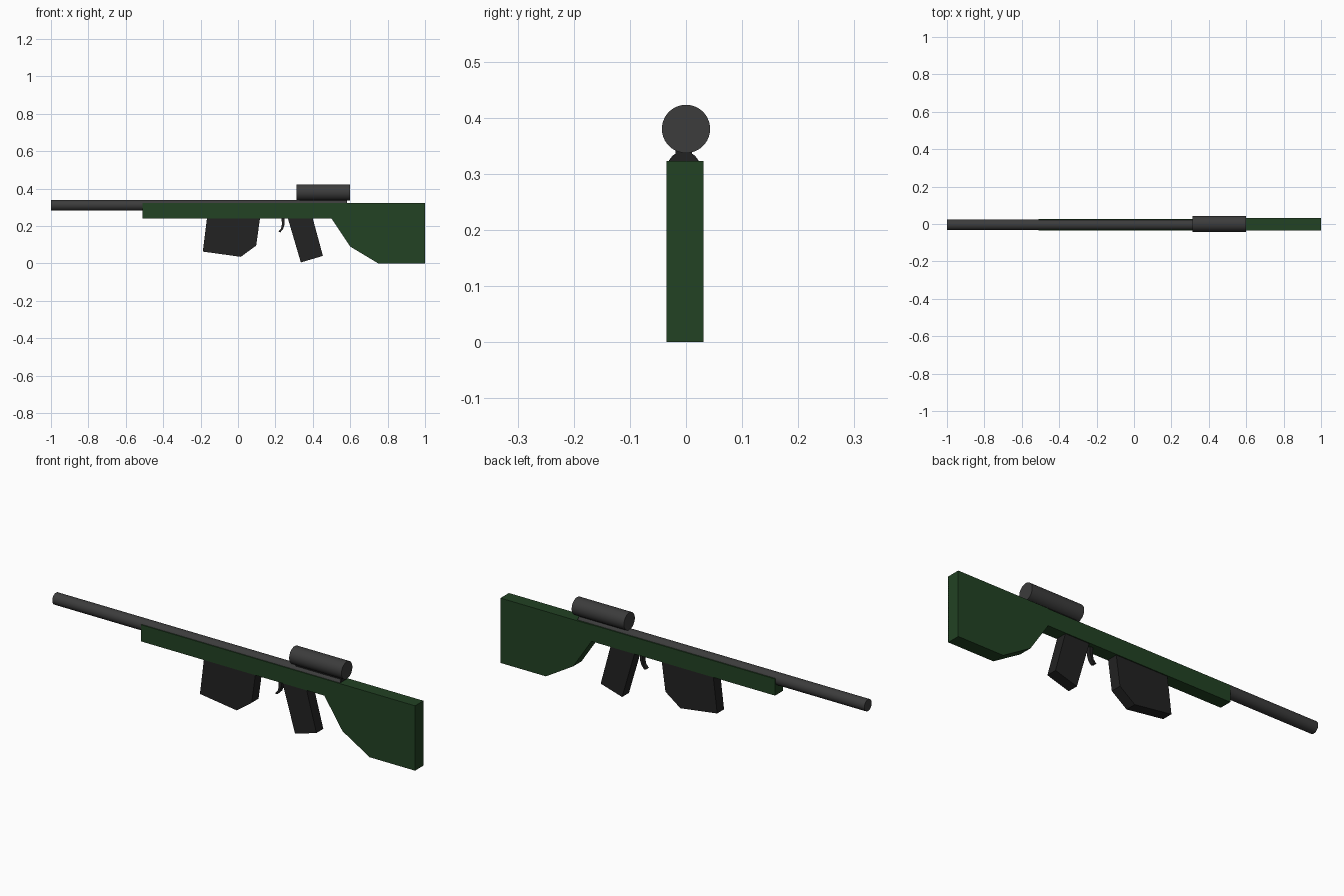
import bpy, bmesh, math
from mathutils import Matrix

if "Cube" in bpy.data.objects:
    bpy.data.objects.remove(bpy.data.objects["Cube"])


def material(name, rgb):
    m = bpy.data.materials.new(name)
    m.diffuse_color = (*rgb, 1)
    m.use_nodes = True
    m.node_tree.nodes["Principled BSDF"].inputs["Base Color"].default_value = m.diffuse_color
    return m


GREEN = material("dark green", (0.016, 0.054, 0.017))
GREY = material("gunmetal grey", (0.045, 0.045, 0.045))
BLACK = material("near black", (0.016, 0.016, 0.016))


def finish(bm, name, mat):
    bmesh.ops.recalc_face_normals(bm, faces=bm.faces)
    me = bpy.data.meshes.new(name)
    bm.to_mesh(me)
    bm.free()
    me.materials.append(mat)
    ob = bpy.data.objects.new(name, me)
    bpy.context.collection.objects.link(ob)
    return ob


def plate(name, mat, profile, y0, y1):
    """Extrude an x-z outline from y0 to y1."""
    bm = bmesh.new()
    face = bm.faces.new([bm.verts.new((x, y0, z)) for x, z in profile])
    ext = bmesh.ops.extrude_face_region(bm, geom=[face])
    verts = [v for v in ext["geom"] if isinstance(v, bmesh.types.BMVert)]
    bmesh.ops.translate(bm, verts=verts, vec=(0, y1 - y0, 0))
    return finish(bm, name, mat)


def tube(name, mat, x0, x1, y, z, r):
    """Smooth closed cylinder along x."""
    bm = bmesh.new()
    mtx = Matrix.Translation(((x0 + x1) / 2, y, z)) @ Matrix.Rotation(math.pi / 2, 4, 'Y')
    bmesh.ops.create_cone(bm, cap_ends=True, segments=40, radius1=r, radius2=r,
                          depth=x1 - x0, matrix=mtx)
    ob = finish(bm, name, mat)
    bpy.ops.object.select_all(action='DESELECT')
    ob.select_set(True)
    bpy.context.view_layer.objects.active = ob
    bpy.ops.object.shade_smooth_by_angle(angle=math.radians(40))
    return ob


MID = -0.004  # centre plane of the fore-end and barrel

# Wooden body: long fore-end and deeper butt
plate("fore_end", GREEN, [(-0.51, 0.24), (0.51, 0.24), (0.51, 0.323), (-0.51, 0.323)],
      -0.035, 0.028)
plate("butt_stock", GREEN, [(0.5, 0.24), (0.6, 0.09), (0.75, 0), (1, 0),
                            (1, 0.323), (0.5, 0.323)], -0.035, 0.031)

# Barrel and scope
tube("barrel", GREY, -1, 0.58, MID, 0.311, 0.029)
tube("scope", GREY, 0.312, 0.6, 0, 0.38, 0.043)

# Flared scope mount, a y-z section run along x
bm = bmesh.new()
section = [(-0.026, 0.318), (0.026, 0.318), (0.026, 0.323), (0.015, 0.335),
           (0.015, 0.36), (-0.015, 0.36), (-0.015, 0.335), (-0.026, 0.323)]
face = bm.faces.new([bm.verts.new((0.33, MID + y, z)) for y, z in section])
ext = bmesh.ops.extrude_face_region(bm, geom=[face])
bmesh.ops.translate(bm, vec=(0.253, 0, 0),
                    verts=[v for v in ext["geom"] if isinstance(v, bmesh.types.BMVert)])
finish(bm, "scope_mount", BLACK)

# Magazine and grip
plate("magazine", BLACK, [(-0.165, 0.25), (-0.188, 0.063), (0.015, 0.035),
                          (0.097, 0.095), (0.119, 0.25)], MID - 0.027, MID + 0.027)
plate("grip", BLACK, [(0.264, 0.25), (0.336, 0.005), (0.454, 0.04), (0.397, 0.25)],
      MID - 0.027, MID + 0.027)

# Curved trigger
plate("trigger", BLACK, [(0.232, 0.25), (0.235, 0.21), (0.23, 0.186), (0.215, 0.168),
                         (0.226, 0.166), (0.24, 0.182), (0.249, 0.208), (0.25, 0.25)],
      MID - 0.011, MID + 0.011)
